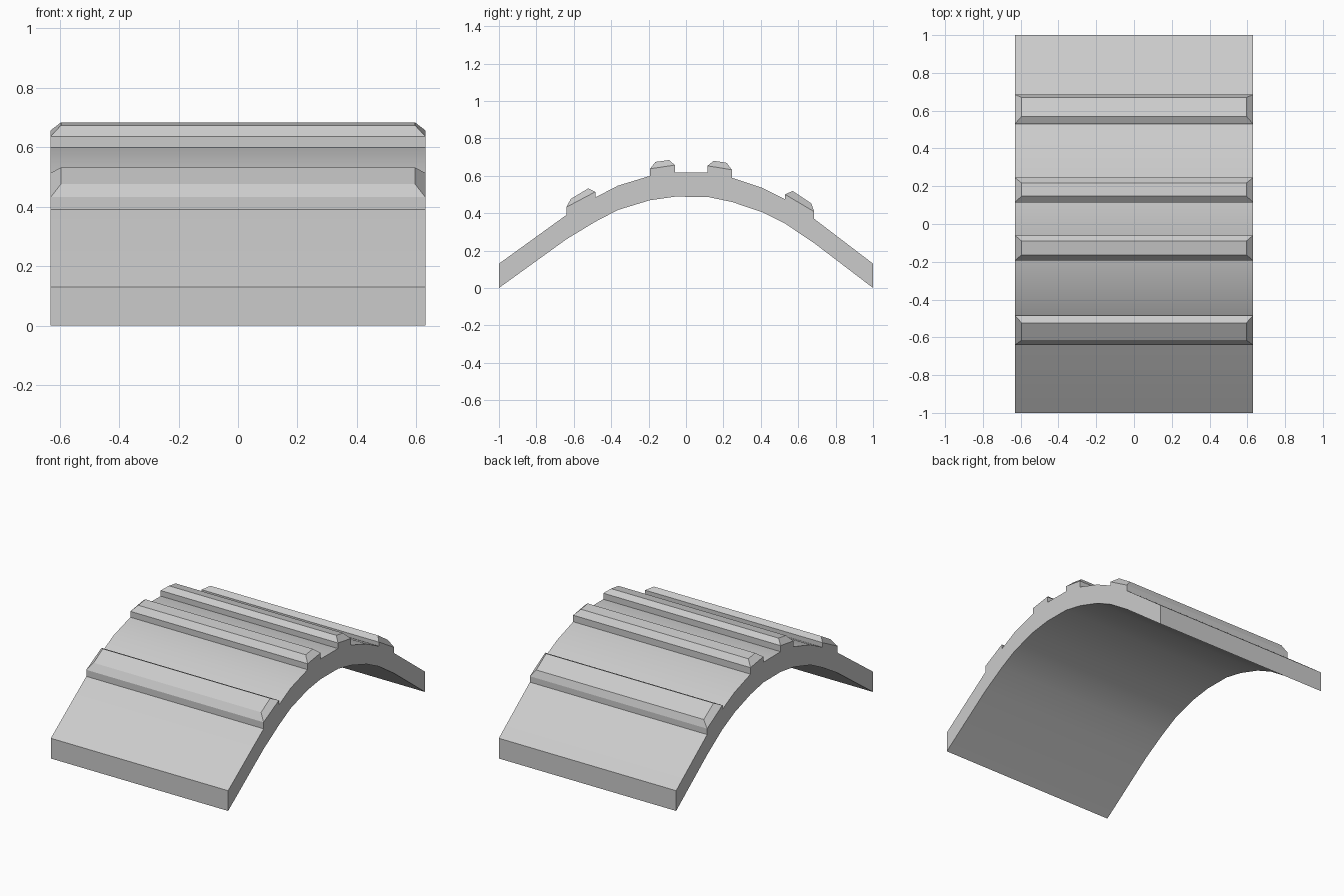
import bpy, math

if "Cube" in bpy.data.objects:
    bpy.data.objects.remove(bpy.data.objects["Cube"])

HALF = 0.63      # half width along x
INNER = 0.595    # half width of the raised rib tops
THICK = 0.13     # vertical thickness of the arch


def make_object(name, verts, faces):
    mesh = bpy.data.meshes.new(name)
    mesh.from_pydata(verts, [], faces)
    obj = bpy.data.objects.new(name, mesh)
    bpy.context.collection.objects.link(obj)
    bpy.context.view_layer.objects.active = obj
    bpy.ops.object.select_all(action='DESELECT')
    obj.select_set(True)
    bpy.ops.object.mode_set(mode='EDIT')
    bpy.ops.mesh.select_all(action='SELECT')
    bpy.ops.mesh.normals_make_consistent(inside=False)
    bpy.ops.object.mode_set(mode='OBJECT')
    return obj


# Arched deck: underside curve (y, z), thickened straight up
under = [(-1, 0), (-0.64, 0.26), (-0.485, 0.354), (-0.364, 0.417),
         (-0.193, 0.469), (-0.06, 0.488), (0.115, 0.487), (0.245, 0.46),
         (0.406, 0.406), (0.53, 0.344), (0.685, 0.24), (1, 0)]
verts, faces = [], []
for y, z in under:
    verts += [(-HALF, y, z), (HALF, y, z),
              (HALF, y, z + THICK), (-HALF, y, z + THICK)]
for i in range(len(under) - 1):
    a, b = 4 * i, 4 * i + 4
    faces += [(a + k, a + (k + 1) % 4, b + (k + 1) % 4, b + k) for k in range(4)]
last = 4 * (len(under) - 1)
faces += [(0, 1, 2, 3), (last, last + 1, last + 2, last + 3)]
make_object("arched_deck", verts, faces)
bpy.ops.object.shade_smooth_by_angle(angle=math.radians(30))


# Cross ribs: straight base block with a bevelled top, seated on the deck
def rib(name, base, shoulder, top):
    verts = []
    for pair, hx in ((base, HALF), (shoulder, HALF), (top, INNER)):
        (y0, z0), (y1, z1) = pair
        verts += [(-hx, y0, z0), (hx, y0, z0), (hx, y1, z1), (-hx, y1, z1)]
    faces = [(0, 1, 2, 3), (8, 9, 10, 11)]
    for r in (0, 4):
        faces += [(r + k, r + (k + 1) % 4, r + 4 + (k + 1) % 4, r + 4 + k)
                  for k in range(4)]
    make_object(name, verts, faces)


ribs = {
    "front_outer_rib": (1, (0.432, 0.514), ((-0.615, 0.477), (-0.523, 0.532))),
    "front_inner_rib": (4, (0.637, 0.657), ((-0.163, 0.674), (-0.09, 0.684))),
    "back_inner_rib": (6, (0.653, 0.632), ((0.148, 0.68), (0.217, 0.669))),
    "back_outer_rib": (9, (0.5, 0.408), ((0.57, 0.519), (0.67, 0.452))),
}
for name, (i, heights, top) in ribs.items():
    base = [(y, z + THICK) for y, z in under[i:i + 2]]
    shoulder = [(base[k][0], heights[k]) for k in range(2)]
    rib(name, base, shoulder, top)
